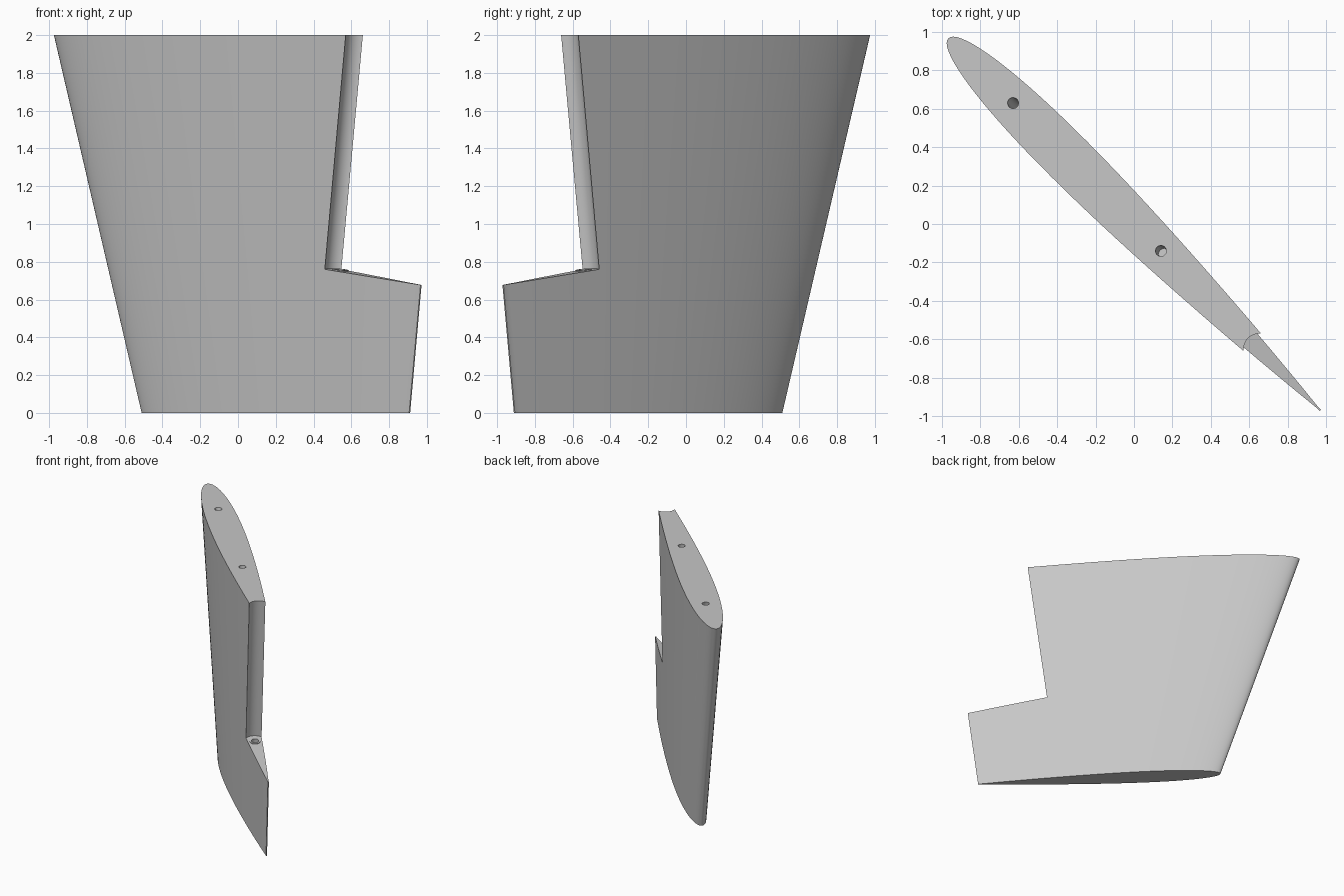
import bpy, math
from mathutils import Vector

cube = bpy.data.objects.get("Cube")
if cube:
    bpy.data.objects.remove(cube, do_unlink=True)

grey = bpy.data.materials.new("light grey")
grey.use_nodes = True
COLOR = (0.57, 0.57, 0.57, 1)
grey.diffuse_color = COLOR
grey.node_tree.nodes["Principled BSDF"].inputs["Base Color"].default_value = COLOR

# The chord runs along the diagonal, the thickness across it
CHORD = Vector((1, -1, 0)).normalized()
ACROSS = Vector((1, 1, 0)).normalized()
UP = Vector((0, 0, 1))
HEIGHT, SWEEP = 2.0, 0.126
HINGE = (CHORD * SWEEP + UP).normalized()
AFT = (CHORD - UP * SWEEP).normalized()
LEDGE = CHORD * 0.714 + UP * 0.76


def loft(name, sections):
    """Skin closed sections of equal length and cap both ends."""
    n = len(sections[0])
    verts = [p for section in sections for p in section]
    faces = [(i, (i + 1) % n, n + (i + 1) % n, n + i) for i in range(n)]
    faces += [tuple(reversed(range(n))), tuple(range(n, 2 * n))]
    mesh = bpy.data.meshes.new(name)
    mesh.from_pydata(verts, [], faces)
    mesh.materials.append(grey)
    obj = bpy.data.objects.new(name, mesh)
    bpy.context.collection.objects.link(obj)
    return obj


def prism(name, outline, start, axis, length):
    return loft(name, [[start + p for p in outline],
                       [start + p + axis * length for p in outline]])


def rod(name, center, axis, radius, length, count=32):
    side = axis.cross(ACROSS).normalized() * -1
    turns = [math.tau * i / count for i in range(count)]
    ring = [(side * math.cos(a) + ACROSS * math.sin(a)) * radius for a in turns]
    return prism(name, ring, center, axis, length)


def fix_normals(obj):
    import bmesh
    bm = bmesh.new()
    bm.from_mesh(obj.data)
    bmesh.ops.recalc_face_normals(bm, faces=bm.faces)
    bm.to_mesh(obj.data)
    bm.free()


def cut(obj, cutter):
    fix_normals(obj)
    fix_normals(cutter)
    mod = obj.modifiers.new("cut", "BOOLEAN")
    mod.operation, mod.solver, mod.object = "DIFFERENCE", "EXACT", cutter
    bpy.context.view_layer.objects.active = obj
    bpy.ops.object.modifier_apply(modifier=mod.name)


def smooth(obj):
    bpy.ops.object.select_all(action="DESELECT")
    obj.select_set(True)
    bpy.context.view_layer.objects.active = obj
    bpy.ops.object.shade_smooth_by_angle(angle=math.radians(30))


# Symmetric foil section with a narrow blunt trailing edge
def half_thickness(f):
    shape = (0.2969 * math.sqrt(f) - 0.126 * f - 0.3516 * f ** 2
             + 0.2843 * f ** 3 - 0.1015 * f ** 4)
    return 0.45 * shape


def foil(z, lead, trail, steps=48):
    chord = trail - lead
    stations = [(1 - math.cos(math.pi * i / steps)) / 2 for i in range(steps + 1)]
    points = []
    for side, fractions in ((1, stations[::-1]), (-1, stations[1:])):
        for f in fractions:
            t = half_thickness(f) * chord
            if f > 0.5:
                t = max(t, 0.004)
            points.append(CHORD * (lead + f * chord) + ACROSS * t * side + UP * z)
    return points


foil_body = loft("foil_body", [foil(0, -0.713, 1.285),
                               foil(HEIGHT, -1.366, 1.285 + SWEEP * HEIGHT)])

# Notch at the upper trailing edge: concave hinge wall above a sloped ledge
RADIUS, OFFSET = 0.083, 0.053
arc = [math.pi * (0.5 + i / 24) for i in range(25)]
outline = [AFT * (OFFSET + RADIUS * math.cos(a)) + ACROSS * RADIUS * math.sin(a)
           for a in arc]
outline += [AFT + ACROSS * RADIUS * s for s in (-1, 1)]
notch_cutter = prism("notch_cutter", outline, LEDGE, HINGE, 1.6)

# Pivot hole in the ledge, with a low bushing around it
pivot = LEDGE + AFT * OFFSET
pivot_cutter = rod("pivot_cutter", pivot - HINGE * 0.2, HINGE, 0.028, 0.3)
pivot_bushing = rod("pivot_bushing", pivot - HINGE * 0.02, HINGE, 0.043, 0.026)

# Two mounting holes in the top face, following the local sweep
cutters = [notch_cutter, pivot_cutter]
for name, s, sweep in (("front_hole_cutter", -0.89, -0.25),
                       ("rear_hole_cutter", 0.198, -0.09)):
    axis = (CHORD * sweep + UP).normalized()
    top = CHORD * s + UP * HEIGHT
    cutters.append(rod(name, top - axis * 0.25, axis, 0.028, 0.35))

for cutter in cutters:
    cut(foil_body, cutter)
cut(pivot_bushing, pivot_cutter)

for cutter in cutters:
    bpy.data.objects.remove(cutter, do_unlink=True)
for part in (foil_body, pivot_bushing):
    smooth(part)
